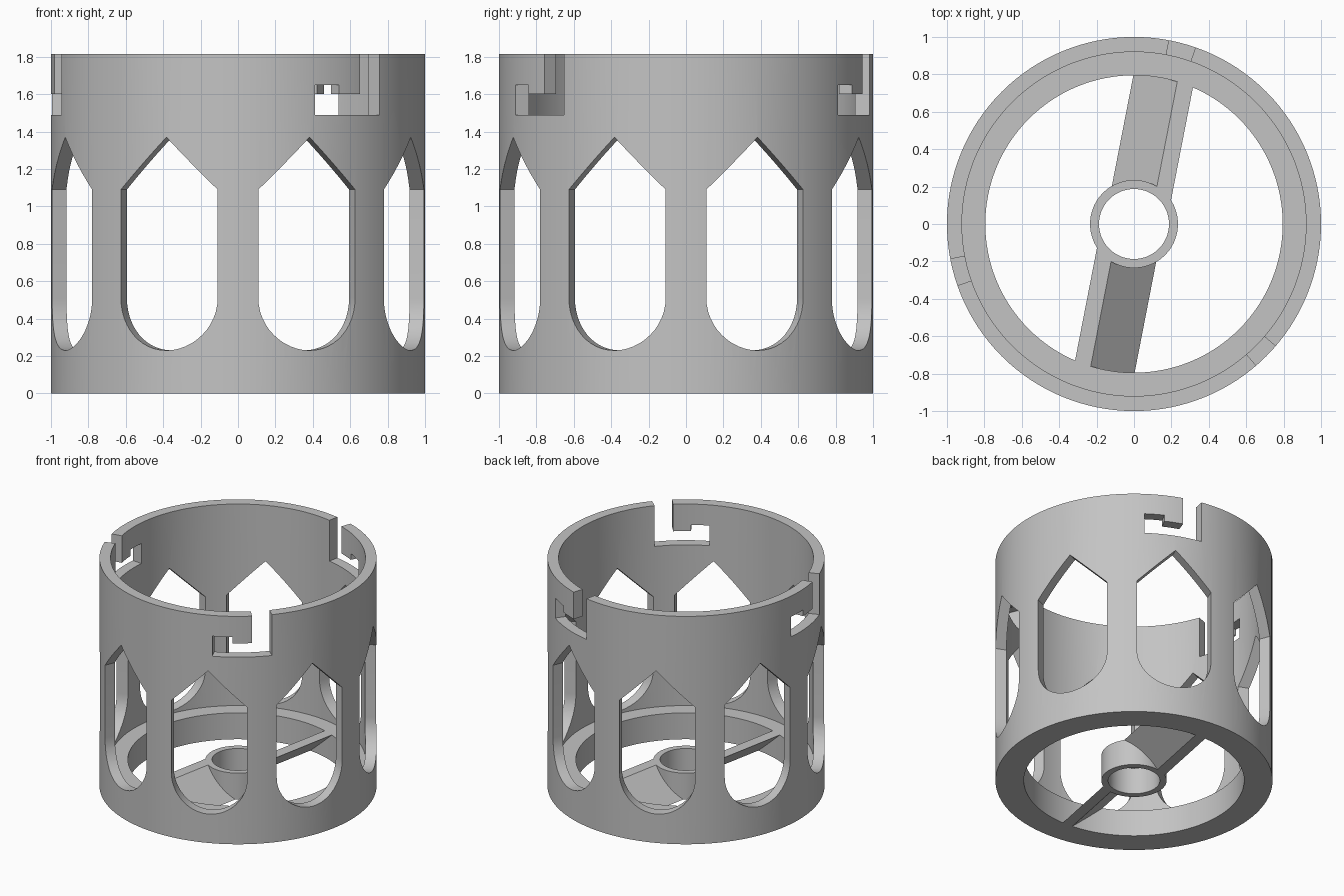
import bpy, bmesh
from math import sin, cos, pi, radians
from mathutils import Matrix, Vector

HEIGHT, BASE_H = 1.815, 0.21
OUTER, INNER, RING = 1.0, 0.92, 0.795
HUB_OUT, HUB_IN = 0.235, 0.187
SEGMENTS = 128

if "Cube" in bpy.data.objects:
    bpy.data.objects.remove(bpy.data.objects["Cube"])

grey = bpy.data.materials.new("plain grey")
grey.use_nodes = True
colour = (0.55, 0.55, 0.55, 1)
grey.diffuse_color = colour
grey.node_tree.nodes["Principled BSDF"].inputs["Base Color"].default_value = colour


def finish(bm, name):
    bmesh.ops.recalc_face_normals(bm, faces=bm.faces)
    mesh = bpy.data.meshes.new(name)
    bm.to_mesh(mesh)
    bm.free()
    mesh.materials.append(grey)
    obj = bpy.data.objects.new(name, mesh)
    bpy.context.scene.collection.objects.link(obj)
    return obj


def lathe(name, profile):
    """Turn a closed (radius, z) outline around the z axis."""
    bm = bmesh.new()
    rings = []
    for i in range(SEGMENTS):
        a = 2 * pi * i / SEGMENTS
        rings.append([bm.verts.new((r * cos(a), r * sin(a), z)) for r, z in profile])
    n = len(profile)
    for i in range(SEGMENTS):
        a, b = rings[i], rings[(i + 1) % SEGMENTS]
        for j in range(n):
            k = (j + 1) % n
            bm.faces.new((a[j], b[j], b[k], a[k]))
    return finish(bm, name)


def add_prism(bm, near, far):
    """Join two matching outlines into a closed solid."""
    a = [bm.verts.new(p) for p in near]
    b = [bm.verts.new(p) for p in far]
    bm.faces.new(a)
    bm.faces.new(b[::-1])
    for i in range(len(a)):
        j = (i + 1) % len(a)
        bm.faces.new((a[i], b[i], b[j], a[j]))


def cut(obj, cutter):
    cutter.hide_render = True
    mod = obj.modifiers.new("cut", 'BOOLEAN')
    mod.operation, mod.solver, mod.object = 'DIFFERENCE', 'EXACT', cutter
    bpy.context.view_layer.objects.active = obj
    bpy.ops.object.modifier_apply(modifier=mod.name)
    bpy.data.objects.remove(cutter)


# Shell: thin wall with a thicker ring at the foot
shell = lathe("shell", [(OUTER, 0), (OUTER, HEIGHT), (INNER, HEIGHT),
                        (INNER, BASE_H), (RING, BASE_H), (RING, 0)])

# Eight windows: round bottom, pointed top
half = 0.28
outline = [(half * cos(a), 0.51 + half * sin(a))
           for a in (pi + pi * i / 24 for i in range(25))]
outline += [(half, 1.09), (0, 1.09 + half), (-half, 1.09)]
bm = bmesh.new()
for k in range(8):
    turn = Matrix.Rotation(radians(22.5 + 45 * k), 3, 'Z')
    add_prism(bm, *[[turn @ Vector((r, y, z)) for y, z in outline] for r in (0.85, 1.1)])
cut(shell, finish(bm, "window_cutter"))

# Three hooked locking slots in the rim, as (degrees, z) outlines
hook = [(4.2, 1.9), (-4.2, 1.9), (-4.2, 1.6), (-12.3, 1.6), (-12.3, 1.65),
        (-20.7, 1.65), (-20.7, 1.49), (4.2, 1.49)]
bm = bmesh.new()
for centre in (75, 195, 315):
    add_prism(bm, *[[(r * cos(radians(centre + d)), r * sin(radians(centre + d)), z)
                     for d, z in hook] for r in (0.85, 1.1)])
cut(shell, finish(bm, "slot_cutter"))

# Hub
hub = lathe("hub", [(HUB_OUT, 0), (HUB_OUT, BASE_H), (HUB_IN, BASE_H), (HUB_IN, 0)])

# Two slanted spokes, like propeller blades
section = [(-0.155, 0), (-0.07, 0), (0.17, BASE_H), (0.082, BASE_H)]
parts = [shell, hub]
for name, angle in (("back_spoke", -11), ("front_spoke", 169)):
    turn = Matrix.Rotation(radians(angle), 3, 'Z')
    bm = bmesh.new()
    add_prism(bm, *[[turn @ Vector((u, v, z)) for u, z in section] for v in (0.05, 0.8)])
    spoke = finish(bm, name)
    bm = bmesh.new()
    bmesh.ops.create_cone(bm, cap_ends=True, segments=64, radius1=0.21, radius2=0.21, depth=2)
    cut(spoke, finish(bm, "bore_cutter"))
    parts.append(spoke)

# Smooth curved walls, keep the edges crisp
bpy.ops.object.select_all(action='DESELECT')
for obj in parts:
    obj.select_set(True)
bpy.context.view_layer.objects.active = shell
bpy.ops.object.shade_smooth_by_angle(angle=radians(30))
